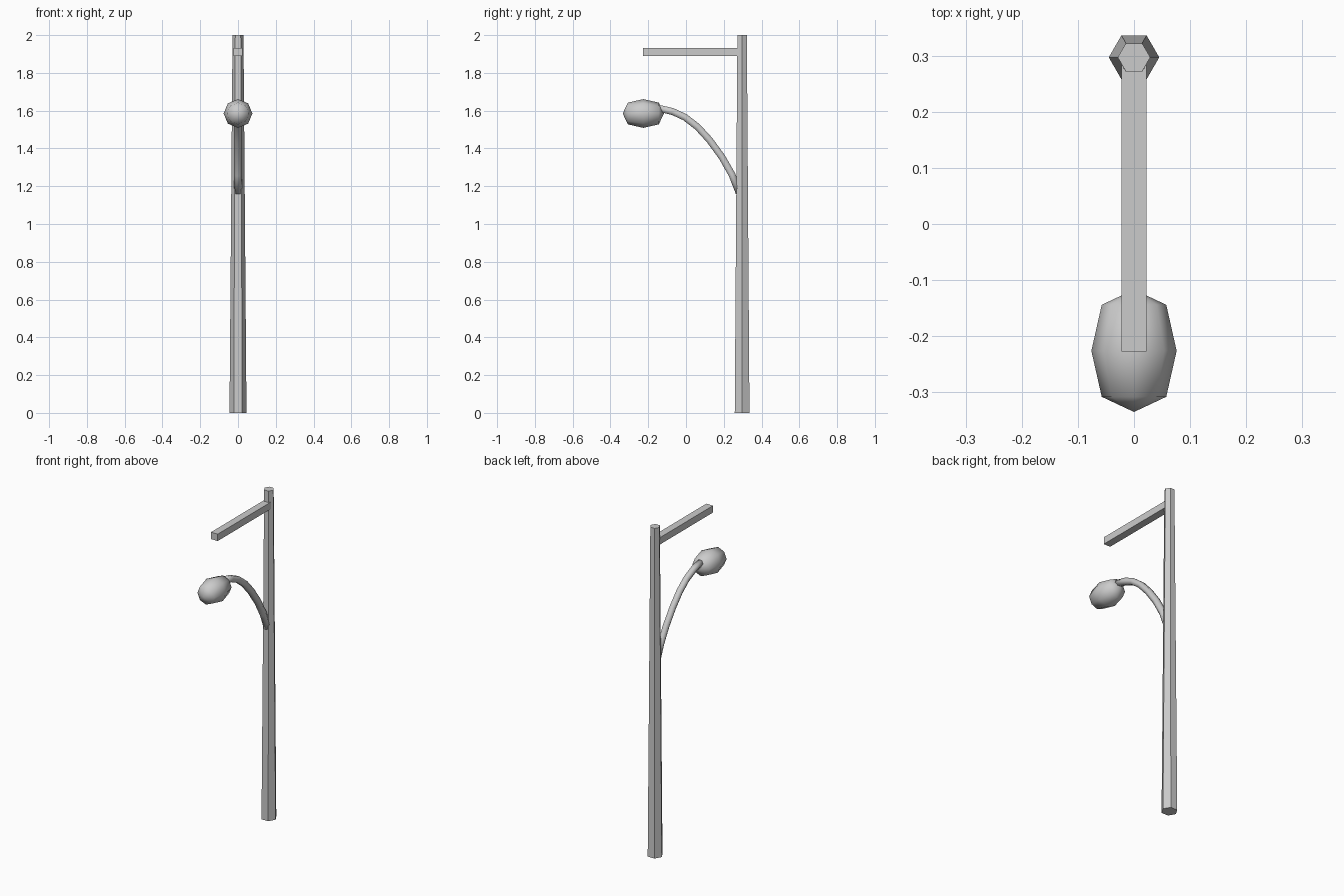
import bpy, bmesh, math
from mathutils import Vector, Matrix

if "Cube" in bpy.data.objects:
    bpy.data.objects.remove(bpy.data.objects["Cube"])


def finish(name, bm, smooth=False):
    bmesh.ops.recalc_face_normals(bm, faces=bm.faces[:])
    for f in bm.faces:
        f.smooth = smooth
    me = bpy.data.meshes.new(name)
    bm.to_mesh(me)
    bm.free()
    ob = bpy.data.objects.new(name, me)
    bpy.context.collection.objects.link(ob)
    return ob


def sweep(name, path, radii, sides=6, smooth=False):
    """Polygonal tube along a path in the YZ plane, a corner pointing to +x."""
    pts = [Vector((0, y, z)) for y, z in path]
    bm = bmesh.new()
    rings = []
    for i, p in enumerate(pts):
        t = (pts[min(i + 1, len(pts) - 1)] - pts[max(i - 1, 0)]).normalized()
        side = Vector((1, 0, 0))
        up = t.cross(side)
        rings.append([bm.verts.new(p + radii[i] * (math.cos(a) * side + math.sin(a) * up))
                      for a in (2 * math.pi * k / sides for k in range(sides))])
    for a, b in zip(rings, rings[1:]):
        for k in range(sides):
            n = (k + 1) % sides
            bm.faces.new((a[k], a[n], b[n], b[k]))
    bm.faces.new(rings[0])
    bm.faces.new(rings[-1])
    return finish(name, bm, smooth)


# tapered hexagonal pole
sweep("pole", [(0.297, 0), (0.297, 2.0)], [0.045, 0.029])

# curved lamp arm
arm_path = [(0.281, 1.165), (0.243, 1.262), (0.19, 1.355), (0.125, 1.444),
            (0.062, 1.513), (-0.005, 1.565), (-0.07, 1.595), (-0.14, 1.612)]
sweep("lamp_arm", arm_path, [0.021] * len(arm_path), smooth=True)

# horizontal sign beam
bm = bmesh.new()
bmesh.ops.create_cube(bm, size=1, matrix=Matrix.Translation((0, 0.028, 1.91))
                      @ Matrix.Diagonal((0.045, 0.51, 0.042, 1)))
finish("cross_beam", bm)

# faceted oval lamp, its axis along y
bm = bmesh.new()
bmesh.ops.create_uvsphere(
    bm, u_segments=8, v_segments=4, radius=1,
    matrix=Matrix.Translation((0, -0.226, 1.585))
    @ Matrix.Diagonal((0.076, 0.109, 0.076, 1)) @ Matrix.Rotation(math.pi / 2, 4, 'X'))
# fuller shoulders on the two intermediate rings
for v in bm.verts:
    d = v.co.y + 0.226
    if 0.05 < abs(d) < 0.1:
        v.co.y = -0.226 + math.copysign(0.082, d)
        v.co.x *= 1.07
        v.co.z = 1.585 + (v.co.z - 1.585) * 1.07
finish("lamp_head", bm, smooth=True)
